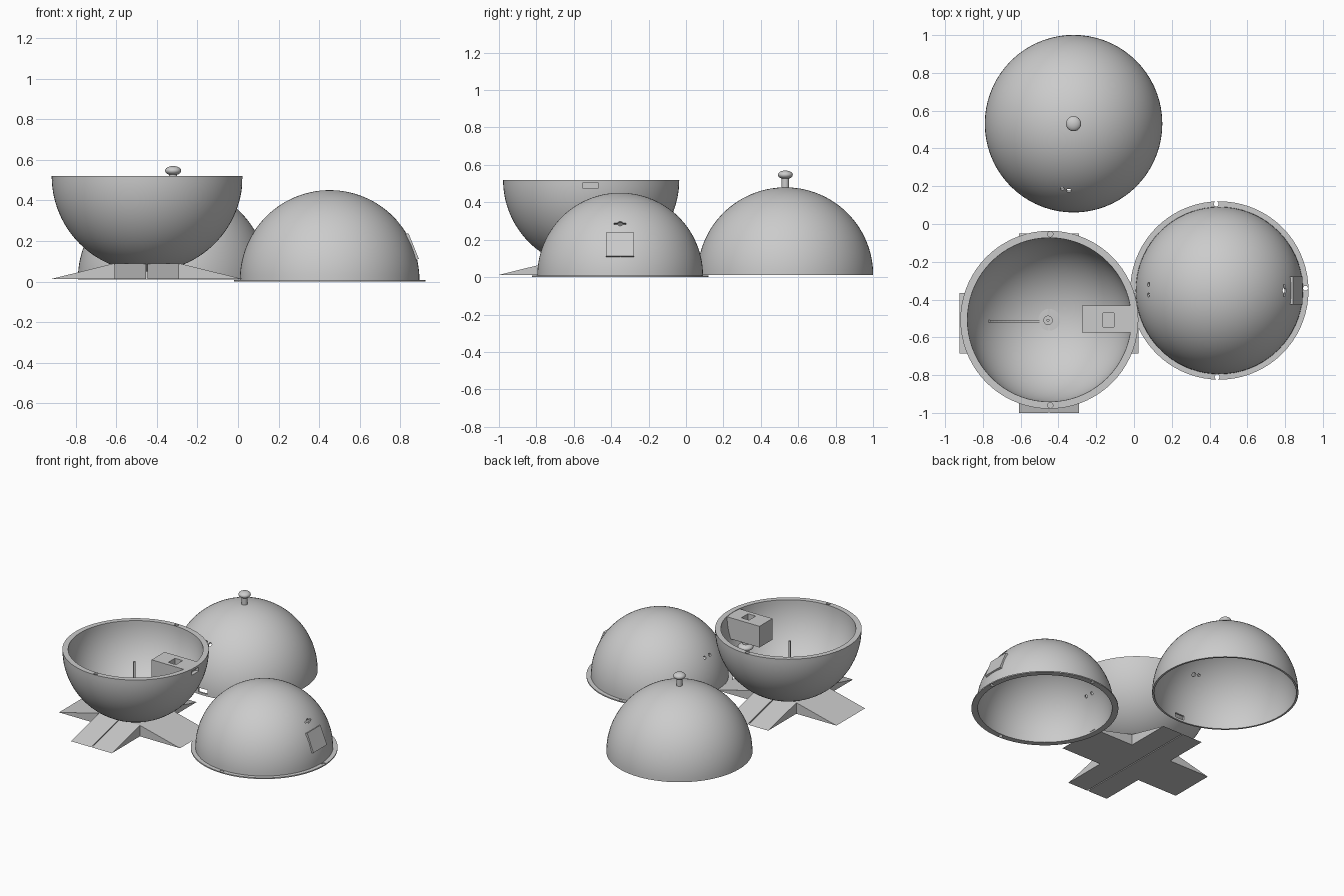
import bpy, bmesh, math
from mathutils import Matrix, Vector

if "Cube" in bpy.data.objects:
    bpy.data.objects.remove(bpy.data.objects["Cube"])

grey = bpy.data.materials.new("plain_grey")
grey.use_nodes = True
grey.diffuse_color = (0.6, 0.6, 0.6, 1)
grey.node_tree.nodes["Principled BSDF"].inputs["Base Color"].default_value = (0.6, 0.6, 0.6, 1)


def make(name, bm, loc=(0, 0, 0)):
    bmesh.ops.recalc_face_normals(bm, faces=bm.faces)
    me = bpy.data.meshes.new(name)
    bm.to_mesh(me)
    bm.free()
    ob = bpy.data.objects.new(name, me)
    ob.location = loc
    me.materials.append(grey)
    bpy.context.collection.objects.link(ob)
    return ob


def lathe(name, profile, loc, steps=72):
    bm = bmesh.new()
    vs = [bm.verts.new((r, 0, z)) for r, z in profile]
    edges = [bm.edges.new(p) for p in zip(vs, vs[1:])]
    if profile[0][0] > 1e-6 or profile[-1][0] > 1e-6:
        edges.append(bm.edges.new((vs[-1], vs[0])))
    bmesh.ops.spin(bm, geom=vs + edges, axis=(0, 0, 1), cent=(0, 0, 0),
                   angle=math.tau, steps=steps)
    bmesh.ops.remove_doubles(bm, verts=bm.verts, dist=1e-4)
    return make(name, bm, loc)


def arc(r, sign, n=28):
    # quarter circle from the pole to the equator
    return [(r * math.sin(i / n * math.pi / 2), sign * r * math.cos(i / n * math.pi / 2))
            for i in range(n + 1)]


def box(name, size, loc, rot_y=0):
    bm = bmesh.new()
    bmesh.ops.create_cube(bm, size=1, matrix=Matrix.Rotation(rot_y, 4, 'Y') @ Matrix.Diagonal((*size, 1)))
    return make(name, bm, loc)


def rod(name, r, length, loc, axis=(0, 0, 1)):
    bm = bmesh.new()
    rot = Vector((0, 0, 1)).rotation_difference(Vector(axis)).to_matrix().to_4x4()
    bmesh.ops.create_cone(bm, cap_ends=True, segments=20, radius1=r, radius2=r, depth=length, matrix=rot)
    return make(name, bm, loc)


def boolean(ob, others, op='DIFFERENCE'):
    bpy.context.view_layer.objects.active = ob
    for c in others:
        m = ob.modifiers.new("cut", 'BOOLEAN')
        m.object, m.operation, m.solver = c, op, 'EXACT'
        bpy.ops.object.modifier_apply(modifier=m.name)
        bpy.data.objects.remove(c)


def smooth(*obs):
    bpy.ops.object.select_all(action='DESELECT')
    for ob in obs:
        ob.select_set(True)
    bpy.context.view_layer.objects.active = obs[0]
    bpy.ops.object.shade_smooth_by_angle(angle=math.radians(30))


def knob(name, loc, up, stem_len, r):
    x, y, z = loc
    stem = rod(name + "_stem", 0.02, stem_len, (x, y, z + up * stem_len / 2))
    bm = bmesh.new()
    bmesh.ops.create_uvsphere(bm, u_segments=32, v_segments=16, radius=1,
                              matrix=Matrix.Diagonal((r, r, 0.023, 1)))
    smooth(stem, make(name + "_head", bm, (x, y, z + up * (stem_len + 0.012))))


# Cross-shaped foot: two ramped arms, split by a narrow groove
FX, FY = -0.45, -0.525


def ramp_arm(name, turn):
    bm = bmesh.new()
    f = bm.faces.new([bm.verts.new((x, -0.16, z)) for x, z in
                      ((-0.475, 0.012), (0.475, 0.012), (0.16, 0.09), (-0.16, 0.09))])
    ext = bmesh.ops.extrude_face_region(bm, geom=[f])
    bmesh.ops.translate(bm, vec=(0, 0.32, 0),
                        verts=[v for v in ext["geom"] if isinstance(v, bmesh.types.BMVert)])
    bmesh.ops.rotate(bm, verts=bm.verts, matrix=Matrix.Rotation(turn, 3, 'Z'))
    return make(name, bm, (FX, FY, 0))


foot = ramp_arm("cross_foot", 0)
boolean(foot, [ramp_arm("arm", math.pi / 2)], 'UNION')
boolean(foot, [box("groove", (0.007, 1.2, 0.3), (FX, FY, 0.1))])

# Open bowl with thick rim, rim sockets and side window
BX, BY, BZ = -0.448, -0.507, 0.52
bowl = lathe("bowl", arc(0.471, -1) + arc(0.434, -1)[::-1], (BX, BY, BZ))
boolean(bowl, [rod("socket", 0.014, 0.04, (BX + 0.005, BY + s * 0.453, BZ)) for s in (-1, 1)]
        + [box("window", (0.12, 0.08, 0.03), (BX + 0.47, BY - 0.003, 0.49))])
smooth(bowl)

# Bracket box inside the bowl with a square pocket on top
bracket = box("bracket_box", (0.27, 0.145, 0.15), (-0.14, -0.503, 0.442))
trim = lathe("trim", arc(0.45, -1) + [(0.45, 0.1), (0, 0.1)], (BX, BY, BZ))
boolean(bracket, [trim], 'INTERSECT')
boolean(bracket, [box("pocket", (0.06, 0.075, 0.08), (-0.135, -0.508, 0.515))])
knob("bracket_knob", (-0.115, -0.505, 0.37), -1, 0.055, 0.05)

# Pin on a round seat, and a thin rib along the bowl floor
smooth(rod("pin_seat", 0.025, 0.03, (-0.455, -0.51, 0.092)),
       rod("pin", 0.008, 0.345, (-0.455, -0.51, 0.26)))
bm = bmesh.new()
rows = []
for i in range(13):
    dx = -0.322 + 0.27 * i / 12
    rows.append([bm.verts.new((dx * k, w, -math.sqrt(0.434 ** 2 - dx * dx) * k))
                 for k, w in ((1.02, -0.007), (0.98, -0.007), (0.98, 0.007), (1.02, 0.007))])
for a, b in zip(rows, rows[1:]):
    for j in range(4):
        bm.faces.new((a[j], a[j - 1], b[j - 1], b[j]))
bm.faces.new(rows[0])
bm.faces.new(rows[-1][::-1])
make("floor_rib", bm, (BX, BY - 0.008, BZ))

# Side dome with a thin flange
DX, DY = 0.452, -0.352
dome = lathe("flanged_dome", [(r, z + 0.008) for r, z in arc(0.443, 1)]
             + [(0.472, 0.008), (0.472, 0), (0.432, 0)]
             + [(r, z + 0.008) for r, z in arc(0.432, 1)][::-1], (DX, DY, 0))
cuts = [rod("bolt_hole", 0.013, 0.1, (x, y, 0))
        for x, y in ((0.435, 0.106), (0.44, -0.81), (0.908, -0.34))]
cuts += [rod("vent", 0.011, 0.1, (0.08, y, 0.24), (-0.84, 0, 0.54)) for y in (-0.32, -0.375)]
cuts += [rod("eye_hole", 0.015, 0.1, (0.795, DY, 0.285), (0.78, 0, 0.62)),
         box("eye_slot", (0.06, 0.065, 0.01), (0.795, DY, 0.285), -0.67)]
boolean(dome, cuts)
smooth(dome)

# Flat cover plate on the dome's side
tilt = math.radians(22)
box("cover_plate", (0.02, 0.15, 0.136),
    (DX + 0.437 * math.cos(tilt), DY, 0.008 + 0.437 * math.sin(tilt)), -tilt)

# Lid dome with knob, sight hole and front notch
LX, LY, LZ = -0.32, 0.531, 0.01
lid = lathe("lid_dome", arc(0.47, 1) + arc(0.457, 1)[::-1], (LX, LY, LZ))
boolean(lid, [rod("sight", 0.014, 0.1, (-0.345, 0.175, 0.32), (0, -0.76, 0.65)),
              rod("sight_side", 0.01, 0.1, (-0.38, 0.185, 0.325), (0, -0.76, 0.65)),
              box("notch", (0.07, 0.1, 0.03), (LX, LY - 0.465, 0.04))])
smooth(lid)
knob("lid_knob", (LX, LY, 0.465), 1, 0.07, 0.04)
